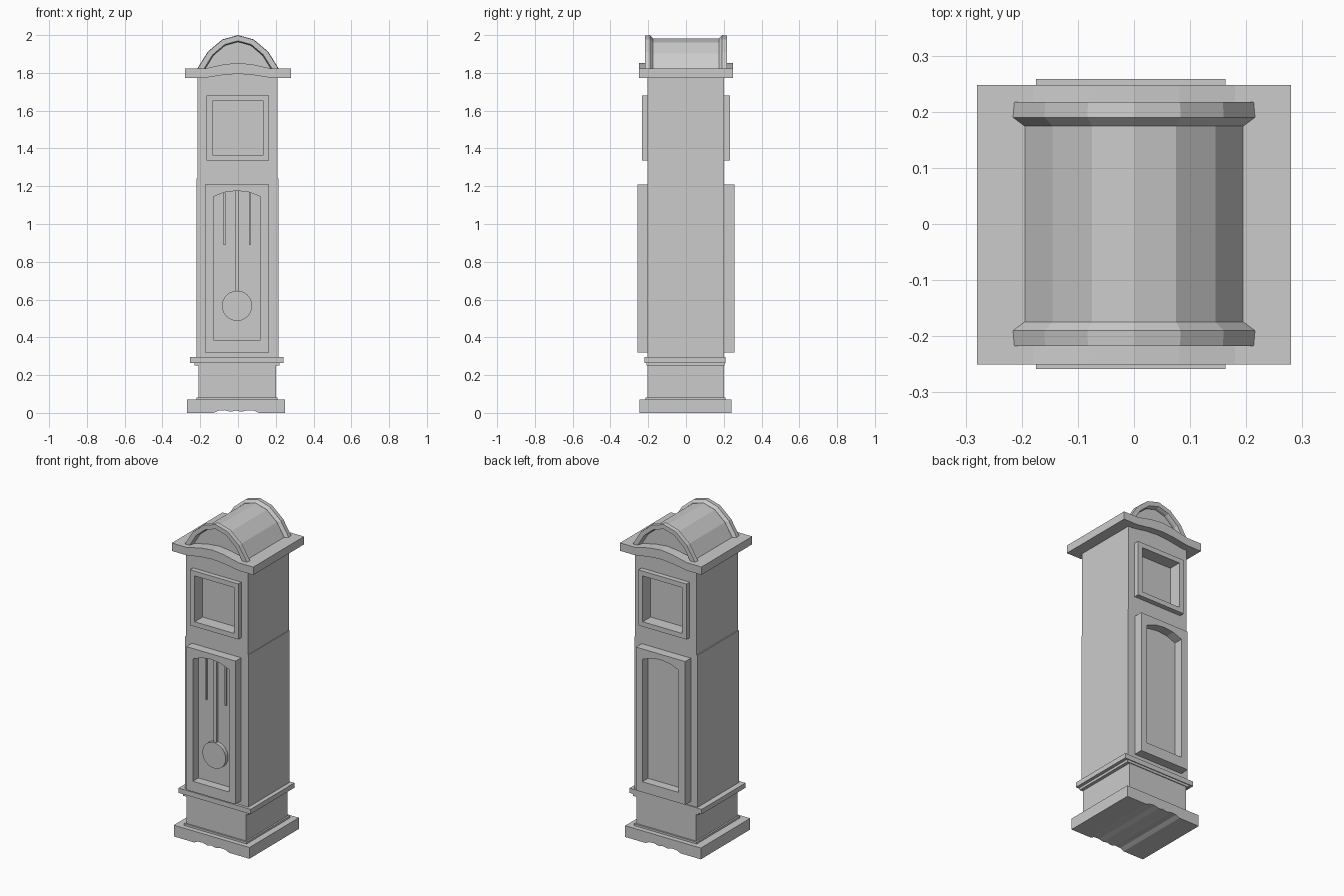
import bpy, bmesh, math

if "Cube" in bpy.data.objects:
    bpy.data.objects.remove(bpy.data.objects["Cube"])


def finish(name, bm):
    bmesh.ops.recalc_face_normals(bm, faces=bm.faces)
    me = bpy.data.meshes.new(name)
    bm.to_mesh(me)
    bm.free()
    ob = bpy.data.objects.new(name, me)
    bpy.context.collection.objects.link(ob)
    return ob


def loft(name, loops, ring=False, closed=True):
    """Bridge matching point loops; ring joins last to first, closed closes each loop."""
    bm = bmesh.new()
    rows = [[bm.verts.new(p) for p in loop] for loop in loops]
    n, m = len(rows[0]), len(rows)
    for i in range(m if ring else m - 1):
        a, b = rows[i], rows[(i + 1) % m]
        for j in range(n if closed else n - 1):
            k = (j + 1) % n
            bm.faces.new((a[j], a[k], b[k], b[j]))
    if not ring:
        bm.faces.new(rows[0])
        bm.faces.new(rows[-1])
    if not closed:
        bm.faces.new([r[0] for r in rows])
        bm.faces.new([r[-1] for r in rows])
    return finish(name, bm)


def prism(name, pts, y0, y1):
    return loft(name, [[(x, y, z) for x, z in pts] for y in (y0, y1)])


def box(name, x0, x1, y0, y1, z0, z1):
    return prism(name, [(x0, z0), (x1, z0), (x1, z1), (x0, z1)], y0, y1)


def frame(name, outer, inner, y0, y1):
    return loft(name, [[(x, y, z) for x, z in pts] for pts, y in
                       ((outer, y0), (outer, y1), (inner, y1), (inner, y0))], ring=True)


# Plinth with scalloped lower edge
wave = [(-0.27, 0), (-0.13, 0), (-0.105, 0.012), (-0.07, 0.014), (-0.04, 0.006), (-0.01, 0.012),
        (0.02, 0.006), (0.05, 0.014), (0.085, 0.012), (0.11, 0), (0.25, 0)]
prism("plinth", wave + [(0.25, 0.07), (-0.27, 0.07)], -0.245, 0.24)
box("plinth_moulding", -0.22, 0.21, -0.215, 0.21, 0.07, 0.082)
box("base_box", -0.21, 0.2, -0.205, 0.2, 0.08, 0.27)
box("ledge_moulding", -0.23, 0.22, -0.21, 0.205, 0.25, 0.267)
box("base_ledge", -0.255, 0.24, -0.22, 0.21, 0.265, 0.295)

# Case in two sections
box("lower_case", -0.221, 0.214, -0.203, 0.202, 0.295, 1.24)
upper = box("upper_case", -0.215, 0.21, -0.203, 0.202, 1.24, 1.80)

# Dial and door frames on front and back
for side, s in (("front", -1), ("back", 1)):
    rect = lambda x0, x1, z0, z1: [(x0, z0), (x1, z0), (x1, z1), (x0, z1)]
    frame(side + "_dial_frame", rect(-0.167, 0.165, 1.335, 1.68),
          rect(-0.135, 0.135, 1.365, 1.65), s * 0.198, s * 0.233)
    cutter = box(side + "_dial_cutter", -0.135, 0.135, *sorted((s * 0.155, s * 0.3)), 1.365, 1.65)
    cutter.hide_render = True
    cutter.hide_set(True)
    mod = upper.modifiers.new(side + "_recess", 'BOOLEAN')
    mod.object = cutter
    mod.solver = 'EXACT'
    arch = [(0.12, 1.145), (0.06, 1.168), (-0.005, 1.176), (-0.07, 1.168), (-0.13, 1.145)]
    outer_top = [(0.163, 1.21), (0.06, 1.21), (-0.005, 1.21), (-0.07, 1.21), (-0.175, 1.21)]
    frame(side + "_door_frame", [(-0.175, 0.32), (0.163, 0.32)] + outer_top,
          [(-0.13, 0.385), (0.12, 0.385)] + arch, s * 0.195, s * 0.258)

# Pendulum and weight rods
box("pendulum_rod", -0.015, 0.005, -0.22, -0.2, 0.63, 1.175)
disc = [(-0.005 + 0.08 * math.cos(math.tau * i / 24), 0.567 + 0.08 * math.sin(math.tau * i / 24))
        for i in range(24)]
prism("pendulum_bob", disc, -0.228, -0.2)
for side, x in (("left", -0.072), ("right", 0.062)):
    box(side + "_weight_rod", x - 0.005, x + 0.005, -0.215, -0.2, 0.89, 1.168)

# Cornice with a gentle arch, running front to back
bump = [(-0.28, 0), (-0.18, 0), (-0.08, 0.72), (0, 1), (0.08, 0.72), (0.18, 0), (0.28, 0)]
prism("cornice", [(x, 1.773 + 0.022 * h) for x, h in bump]
      + [(x, 1.822 + 0.031 * h) for x, h in reversed(bump)], -0.25, 0.248)

# Barrel hood with moulded rims
half = [(0.22, 1.815), (0.16, 1.912), (0.083, 1.977)]
hood = [(-x, z) for x, z in half] + [(0, 2.0)] + half[::-1]


def scaled(d):
    k = 1 + d / 0.19
    return [(x * k, 1.81 + (z - 1.81) * k) for x, z in hood]


prism("hood_barrel", scaled(-0.018), -0.185, 0.185)
section = [(0.217, -0.002), (0.19, 0), (0.175, -0.017), (0.175, -0.036), (0.2, -0.036), (0.217, -0.03)]
for side, s in (("front", -1), ("back", 1)):
    loft(side + "_hood_rim", [[(x, s * y, z) for x, z in scaled(d)] for y, d in section],
         ring=True, closed=False)
